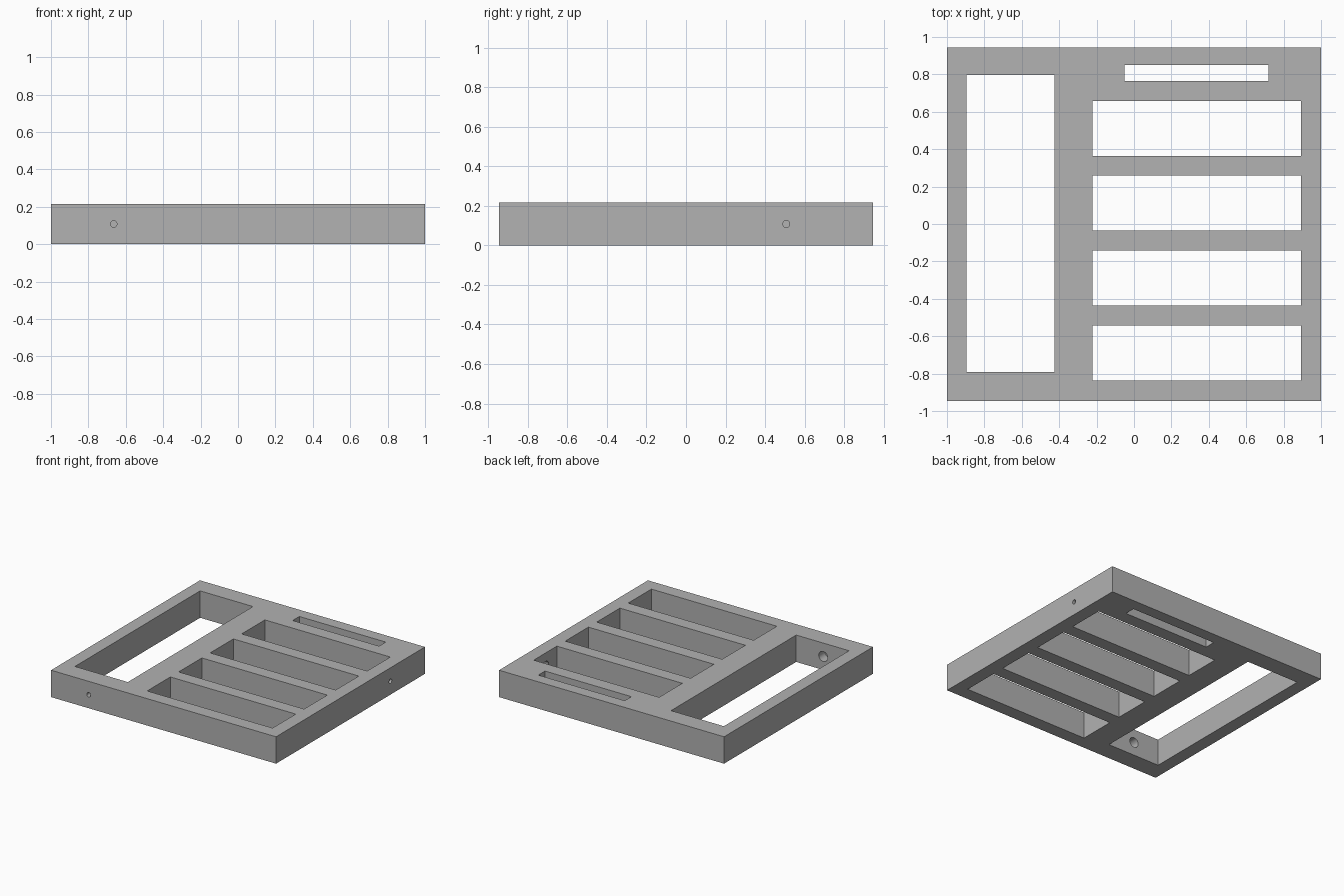
import bpy
from math import radians

cube = bpy.data.objects.get("Cube")
if cube:
    bpy.data.objects.remove(cube, do_unlink=True)

HEIGHT = 0.216
MID = HEIGHT / 2

# Single plain grey material
GREY = (0.445, 0.445, 0.445, 1)
grey = bpy.data.materials.new("plain grey")
grey.use_nodes = True
grey.diffuse_color = GREY
grey.node_tree.nodes["Principled BSDF"].inputs["Base Color"].default_value = GREY


def box(name, x0, x1, y0, y1, z0, z1):
    bpy.ops.mesh.primitive_cube_add(
        size=1, location=((x0 + x1) / 2, (y0 + y1) / 2, (z0 + z1) / 2))
    ob = bpy.context.object
    ob.name = name
    ob.scale = (x1 - x0, y1 - y0, z1 - z0)
    bpy.ops.object.transform_apply(location=False, rotation=False, scale=True)
    ob.data.materials.append(grey)
    return ob


def pocket(name, x0, x1, y0, y1):
    return box(name, x0, x1, y0, y1, -0.1, HEIGHT + 0.1)


def bore(name, radius, start, end, across, axis):
    middle = (start + end) / 2
    if axis == "x":
        place, turn = (middle, across, MID), (0, radians(90), 0)
    else:
        place, turn = (across, middle, MID), (radians(90), 0, 0)
    bpy.ops.mesh.primitive_cylinder_add(
        vertices=32, radius=radius, depth=end - start, location=place, rotation=turn)
    ob = bpy.context.object
    ob.name = name
    ob.data.materials.append(grey)
    return ob


# Solid tray block
tray = box("tray", -1, 1, -0.945, 0.945, 0, HEIGHT)

# Long bay, narrow slot and four equal bays, all cut right through
cutters = [pocket("long_bay_cutter", -0.895, -0.425, -0.792, 0.797),
           pocket("narrow_slot_cutter", -0.05, 0.718, 0.765, 0.85)]
for i in range(4):
    top = 0.658 - 0.4 * i
    cutters.append(pocket(f"bay_cutter_{i + 1}", -0.222, 0.893, top - 0.294, top))

# Stepped holes: small on the outer wall, wide inside the bay
cutters += [bore("front_hole_cutter", 0.0175, -1.05, -0.7, -0.665, "y"),
            bore("front_recess_cutter", 0.04, -0.87, -0.7, -0.665, "y"),
            bore("side_hole_cutter", 0.0175, 0.8, 1.05, 0.507, "x"),
            bore("side_recess_cutter", 0.04, 0.8, 0.95, 0.507, "x")]

for cutter in cutters:
    cutter.hide_render = True
    mod = tray.modifiers.new(cutter.name, "BOOLEAN")
    mod.operation = "DIFFERENCE"
    mod.solver = "EXACT"
    mod.object = cutter

# Bake the cuts, then discard the cutters
bpy.ops.object.select_all(action="DESELECT")
tray.select_set(True)
bpy.context.view_layer.objects.active = tray
for cutter in cutters:
    bpy.ops.object.modifier_apply(modifier=cutter.name)
    bpy.data.objects.remove(cutter, do_unlink=True)
bpy.ops.object.shade_smooth_by_angle(angle=radians(30))
